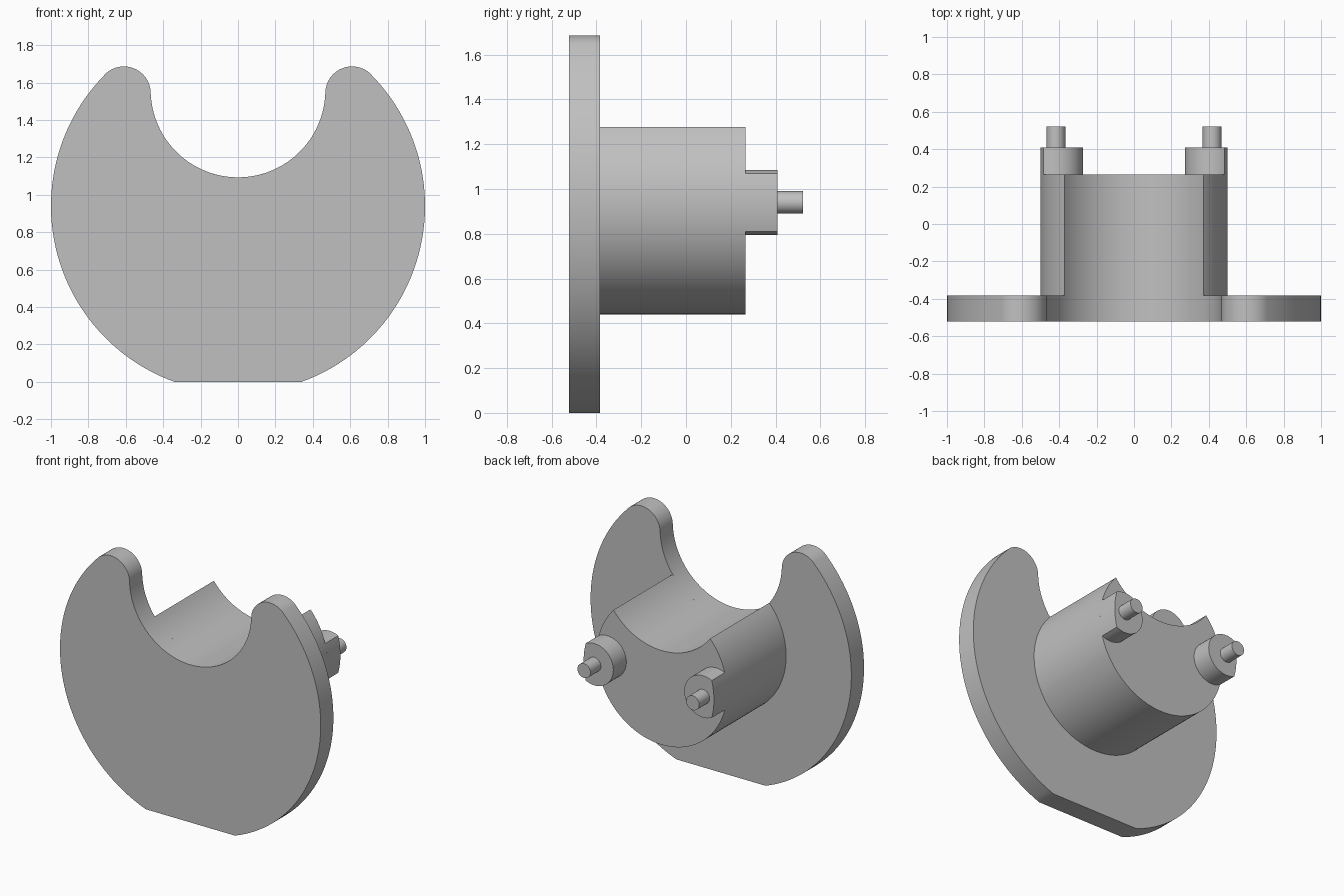
import bpy, bmesh
from math import sin, cos, asin, atan2, sqrt, pi, hypot, radians

if "Cube" in bpy.data.objects:
    bpy.data.objects.remove(bpy.data.objects["Cube"], do_unlink=True)

grey = bpy.data.materials.new("plain grey")
grey.use_nodes = True
colour = (0.53, 0.53, 0.53, 1)
grey.diffuse_color = colour
grey.node_tree.nodes["Principled BSDF"].inputs["Base Color"].default_value = colour


def arc(centre, r, start, end, steps):
    """Points (x, z) along a circular arc, both ends included."""
    turn = (end - start) / steps
    return [(centre[0] + r * cos(start + turn * i),
             centre[1] + r * sin(start + turn * i)) for i in range(steps + 1)]


def mirrored(half):
    """Close a right-hand outline with its reflection across x = 0."""
    return half + [(-x, z) for x, z in reversed(half) if x > 1e-5]


def prism(name, outline, front, back):
    """Extrude an (x, z) outline along y."""
    bm = bmesh.new()
    face = bm.faces.new([bm.verts.new((x, front, z)) for x, z in outline])
    side = bmesh.ops.extrude_face_region(bm, geom=[face], use_keep_orig=True)
    moved = [v for v in side["geom"] if isinstance(v, bmesh.types.BMVert)]
    bmesh.ops.translate(bm, verts=moved, vec=(0, back - front, 0))
    bmesh.ops.recalc_face_normals(bm, faces=bm.faces)
    mesh = bpy.data.meshes.new(name)
    bm.to_mesh(mesh)
    bm.free()
    mesh.materials.append(grey)
    obj = bpy.data.objects.new(name, mesh)
    bpy.context.collection.objects.link(obj)
    bpy.ops.object.select_all(action='DESELECT')
    obj.select_set(True)
    bpy.context.view_layer.objects.active = obj
    bpy.ops.object.shade_smooth_by_angle(angle=radians(25))
    return obj


# Shared layout
axis = (0, 0.94)
notch, notch_r = (0, 1.56), 0.467
horn, horn_r = (0.61, 1.543), 0.143
hub_r, boss_x, boss_r, pin_r = 0.5, 0.417, 0.145, 0.05
plate_front, plate_back, hub_back, boss_back, pin_back = -0.522, -0.383, 0.265, 0.408, 0.522

# Flange plate: flat-bottomed disc with a notch between two rounded horns
outer = atan2(horn[1] - axis[1], horn[0])
inner = atan2(horn[1] - notch[1], horn[0])
half = (arc(axis, 1, -asin(axis[1]), outer, 48)
        + arc(horn, horn_r, outer, pi + inner, 24)[1:]
        + arc(notch, notch_r, inner, -pi / 2, 32)[1:])
prism("flange_plate", mirrored(half), plate_front, plate_back)

# Hub: cylinder cut by the same notch
gap = notch[1] - axis[1]
rise = (hub_r ** 2 - notch_r ** 2 + gap ** 2) / (2 * gap)
corner = sqrt(hub_r ** 2 - rise ** 2)
half = (arc(axis, hub_r, -pi / 2, atan2(rise, corner), 48)
        + arc(notch, notch_r, atan2(rise - gap, corner), -pi / 2, 24)[1:])
prism("hub", mirrored(half), plate_back, hub_back)

# Bosses trimmed flush with the hub, each carrying a pin
cut_x = (hub_r ** 2 - boss_r ** 2 + boss_x ** 2) / (2 * boss_x)
cut_z = sqrt(hub_r ** 2 - cut_x ** 2)
a_hub = atan2(cut_z, cut_x)
a_boss = atan2(cut_z, cut_x - boss_x)
boss = (arc(axis, hub_r, -a_hub, a_hub, 12)
        + arc((boss_x, axis[1]), boss_r, a_boss, 2 * pi - a_boss, 32)[1:-1])
pin = arc((boss_x, axis[1]), pin_r, 0, 2 * pi, 32)[:-1]
for side, sign in (("left", 1), ("right", -1)):
    prism(side + "_boss", [(sign * x, z) for x, z in boss], hub_back, boss_back)
    prism(side + "_pin", [(sign * x, z) for x, z in pin], boss_back, pin_back)
